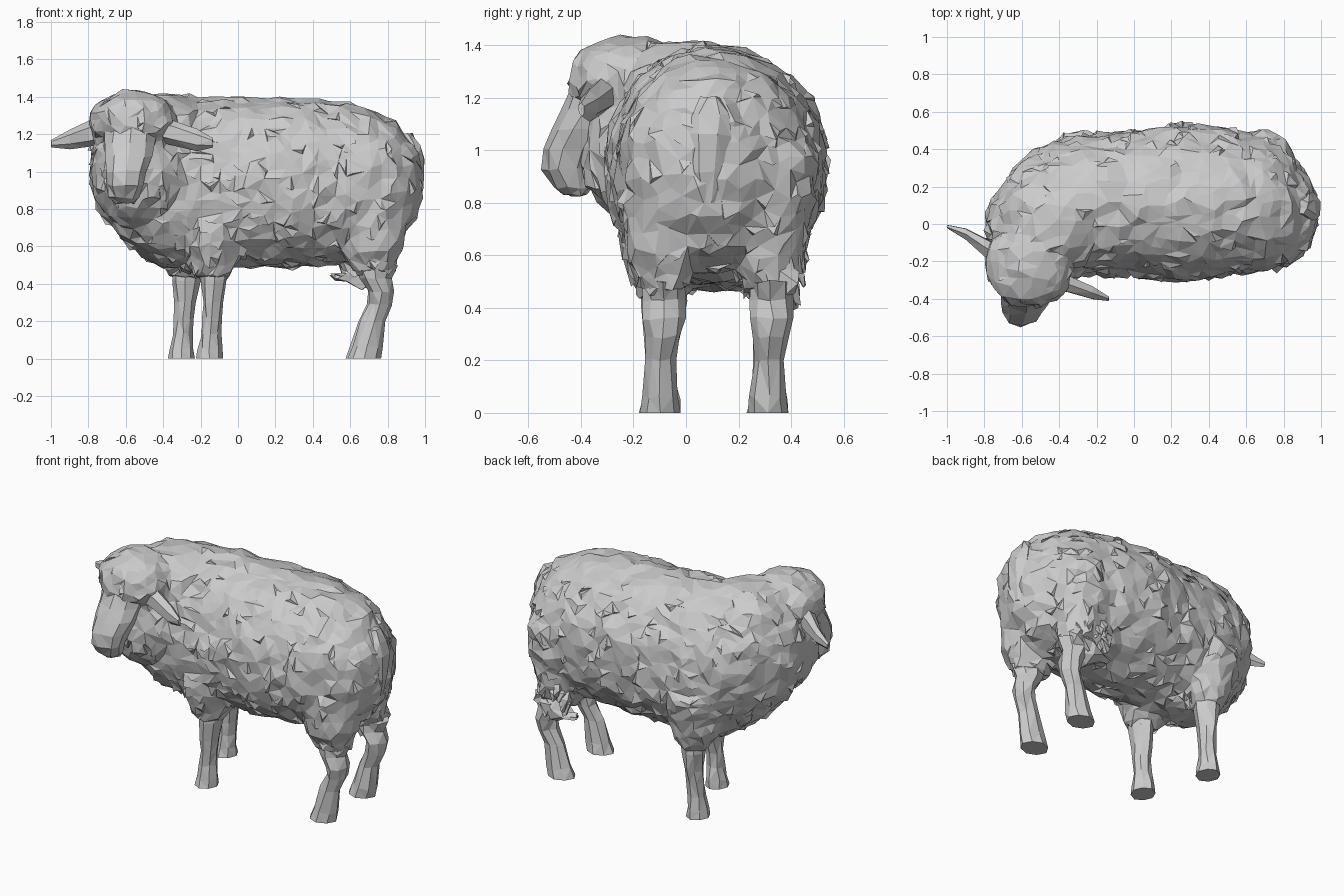
import bpy, bmesh, math, random
from mathutils import Vector

random.seed(4)


def loft(bm, axis, rows, n=8, power=2.0, phase=0.5):
    """Closed loft; each row is (position, a0, a1, b0, b1) along axis x or z."""
    rings = []
    for p, a0, a1, b0, b1 in rows:
        ring = []
        for i in range(n):
            t = 2 * math.pi * (i + phase) / n
            c, s = math.cos(t), math.sin(t)
            c = math.copysign(abs(c) ** (2 / power), c)
            s = math.copysign(abs(s) ** (2 / power), s)
            a = (a0 + a1) / 2 + c * (a1 - a0) / 2
            b = (b0 + b1) / 2 + s * (b1 - b0) / 2
            ring.append(bm.verts.new((p, a, b) if axis == 'x' else (a, b, p)))
        rings.append(ring)
    for r, q in zip(rings, rings[1:]):
        for i in range(n):
            j = (i + 1) % n
            bm.faces.new((r[i], r[j], q[j], q[i]))
    bm.faces.new(rings[0][::-1])
    bm.faces.new(rings[-1])
    bmesh.ops.recalc_face_normals(bm, faces=bm.faces)


def finish(bm, name):
    me = bpy.data.meshes.new(name)
    bm.to_mesh(me)
    bm.free()
    ob = bpy.data.objects.new(name, me)
    bpy.context.collection.objects.link(ob)
    return ob


def part(name, axis, rows, n=8, power=2.3, jitter=0.008, phase=0.5):
    bm = bmesh.new()
    loft(bm, axis, rows, n, power, phase)
    for v in bm.verts:
        if v.co.z > 0.03:
            v.co += Vector([random.uniform(-jitter, jitter) for _ in range(3)])
    bmesh.ops.triangulate(bm, faces=bm.faces)
    return finish(bm, name)


def shift(rows, dx, dy):
    return [(z, a + dx, b + dx, c + dy, d + dy) for z, a, b, c, d in rows]


def ball(bm, centre, radii):
    new = bmesh.ops.create_icosphere(bm, subdivisions=3, radius=1)['verts']
    for v in new:
        v.co = Vector([c + r * k for c, r, k in zip(centre, radii, v.co)])


# Fleece volume: trunk, shoulders, thighs, neck and woolly crown
bm = bmesh.new()
loft(bm, 'x', [
    (-0.79, -0.12, 0.05, 0.92, 1.12),
    (-0.74, -0.22, 0.16, 0.79, 1.24),
    (-0.62, -0.28, 0.33, 0.64, 1.33),
    (-0.45, -0.30, 0.44, 0.50, 1.39),
    (-0.25, -0.27, 0.48, 0.46, 1.40),
    (0.00, -0.275, 0.50, 0.485, 1.39),
    (0.25, -0.315, 0.54, 0.49, 1.39),
    (0.50, -0.275, 0.51, 0.50, 1.375),
    (0.70, -0.255, 0.465, 0.54, 1.34),
    (0.85, -0.21, 0.36, 0.62, 1.255),
    (0.94, -0.12, 0.24, 0.73, 1.15),
    (0.98, 0.00, 0.16, 0.85, 1.05)], 32, 2.1)
shoulder = [(0.43, -0.22, -0.05, -0.17, 0.0), (0.58, -0.30, 0.01, -0.24, 0.05),
            (0.80, -0.30, 0.02, -0.25, 0.1)]
thigh = [(0.46, 0.62, 0.84, -0.17, 0.0), (0.58, 0.56, 0.88, -0.22, 0.05),
         (0.80, 0.55, 0.92, -0.24, 0.1), (1.0, 0.62, 0.91, -0.18, 0.1)]
loft(bm, 'z', shoulder, 14)
loft(bm, 'z', shift(shoulder, -0.15, 0.41), 14)
loft(bm, 'z', thigh, 14)
loft(bm, 'z', shift(thigh, -0.06, 0.395), 14)
ball(bm, (-0.53, -0.155, 1.0), (0.265, 0.245, 0.31))
ball(bm, (-0.44, 0.0, 1.225), (0.28, 0.27, 0.2))
ball(bm, (-0.56, -0.22, 1.27), (0.24, 0.235, 0.165))

# Merge the volumes, roughen them and reduce to irregular facets
core = finish(bm, "fleece_core")
mod = core.modifiers.new("merge", 'REMESH')
mod.mode, mod.voxel_size = 'VOXEL', 0.028
tex = bpy.data.textures.new("wool_lumps", 'CLOUDS')
tex.noise_scale = 0.12
mod = core.modifiers.new("lumps", 'DISPLACE')
mod.texture, mod.strength, mod.mid_level = tex, 0.04, 0.5
mod = core.modifiers.new("facets", 'DECIMATE')
mod.ratio = 0.15
bpy.context.view_layer.update()
me = bpy.data.meshes.new_from_object(
    core.evaluated_get(bpy.context.evaluated_depsgraph_get()))
bpy.data.objects.remove(core)

# Jitter the facets and pull random ones into hanging locks of wool
bm = bmesh.new()
bm.from_mesh(me)
bpy.data.meshes.remove(me)
bmesh.ops.triangulate(bm, faces=bm.faces)
bm.normal_update()
for v in bm.verts:
    v.co += v.normal * random.uniform(-0.010, 0.008)
bm.normal_update()
for f in random.sample(list(bm.faces), len(bm.faces) // 8):
    n = f.normal.copy()
    if n.z > 0.7 and random.random() < 0.75:
        continue
    drop = Vector((random.uniform(-0.6, 0.8), random.uniform(-0.5, 0.5), -0.9))
    drop -= n * drop.dot(n)
    tip = bmesh.ops.poke(bm, faces=[f])['verts'][0]
    tip.co += n * random.uniform(0.006, 0.02) + drop * random.uniform(0.01, 0.045)
for f in bm.faces:
    f.smooth = False
finish(bm, "fleece")

# Bare face hanging from the crown
part("face", 'z', [
    (0.83, -0.66, -0.56, -0.46, -0.38),
    (0.86, -0.69, -0.53, -0.51, -0.36),
    (0.93, -0.705, -0.50, -0.545, -0.35),
    (1.00, -0.71, -0.48, -0.545, -0.33),
    (1.08, -0.72, -0.455, -0.51, -0.26),
    (1.15, -0.725, -0.43, -0.47, -0.20),
    (1.24, -0.72, -0.42, -0.435, -0.15),
    (1.33, -0.68, -0.45, -0.42, -0.15)], 10, 2.1)

# Ears
part("left_ear", 'x', [
    (-1.0, -0.025, -0.005, 1.13, 1.17), (-0.90, -0.09, -0.02, 1.12, 1.225),
    (-0.80, -0.18, -0.07, 1.13, 1.27), (-0.68, -0.24, -0.13, 1.16, 1.28)], 6, 2, 0.003)
part("right_ear", 'x', [
    (-0.50, -0.35, -0.22, 1.18, 1.29), (-0.35, -0.37, -0.27, 1.14, 1.275),
    (-0.22, -0.405, -0.33, 1.11, 1.23), (-0.135, -0.41, -0.385, 1.13, 1.18)], 6, 2, 0.003)

# Legs
front = [(0.0, -0.225, -0.08, -0.18, -0.02), (0.05, -0.22, -0.085, -0.17, -0.025),
         (0.13, -0.20, -0.09, -0.155, -0.04), (0.22, -0.19, -0.09, -0.155, -0.035),
         (0.30, -0.19, -0.08, -0.16, -0.02), (0.42, -0.20, -0.055, -0.165, 0.0),
         (0.50, -0.20, -0.05, -0.165, 0.0)]
rear = [(0.0, 0.585, 0.765, -0.175, -0.02), (0.06, 0.61, 0.775, -0.165, -0.03),
        (0.20, 0.66, 0.79, -0.15, -0.04), (0.29, 0.70, 0.825, -0.15, -0.02),
        (0.36, 0.705, 0.835, -0.16, 0.0), (0.43, 0.65, 0.82, -0.165, 0.0),
        (0.50, 0.62, 0.85, -0.17, 0.0)]
for name, rows, dx in (("front_leg", front, -0.15), ("rear_leg", rear, -0.01)):
    part(name + "_near", 'z', rows, 8, 1.75, 0.007, 0)
    part(name + "_far", 'z', shift(rows, dx, 0.41), 8, 1.75, 0.007, 0)

# Tail flap on the rump
part("tail", 'z', [
    (0.80, 0.92, 0.97, 0.05, 0.11), (0.92, 0.92, 0.995, 0.02, 0.15),
    (1.06, 0.91, 0.995, 0.0, 0.17), (1.14, 0.89, 0.97, 0.02, 0.16),
    (1.20, 0.86, 0.93, 0.06, 0.13)], 7)

# Ragged wool around the far hock
part("hock_wool", 'x', [
    (0.50, 0.36, 0.39, 0.43, 0.445), (0.57, 0.33, 0.42, 0.40, 0.46),
    (0.65, 0.28, 0.43, 0.36, 0.53), (0.72, 0.27, 0.43, 0.40, 0.58),
    (0.78, 0.28, 0.42, 0.44, 0.60)], 7, 2, 0.02)
for _ in range(14):
    x, y, z = random.uniform(0.56, 0.78), random.uniform(0.35, 0.41), random.uniform(0.47, 0.64)
    s = random.uniform(0.03, 0.05)
    part("wool_lock", 'z', [
        (z - s * 1.6, x - 0.006, x + 0.006, y + 0.05, y + 0.06),
        (z, x - s, x + s, y, y + 0.06), (z + s, x - s / 2, x + s / 2, y - 0.02, y + 0.02)],
        4, 2, 0.01)
